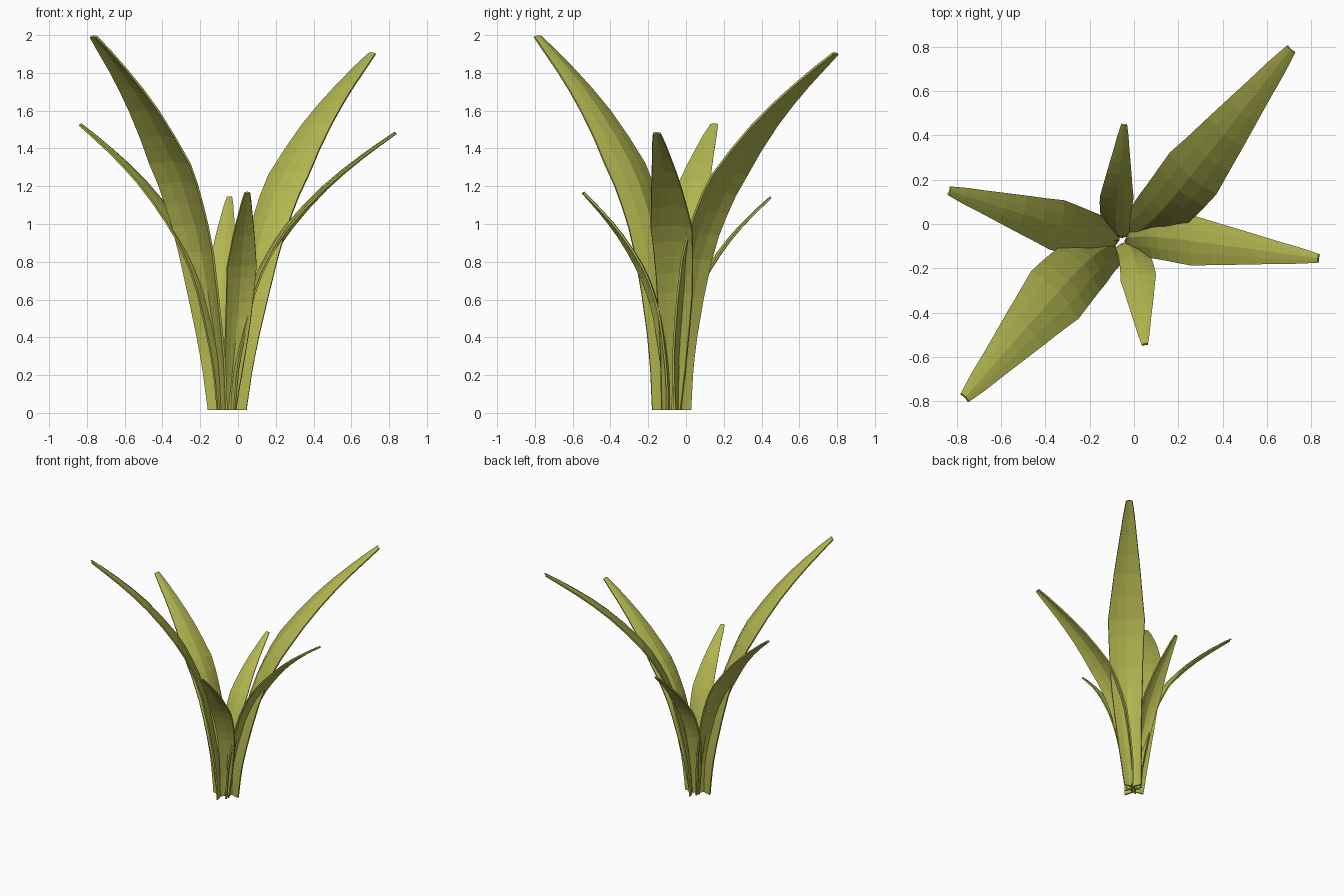
import bpy, math
from mathutils import Vector

if "Cube" in bpy.data.objects:
    bpy.data.objects.remove(bpy.data.objects["Cube"])

mat = bpy.data.materials.new("leaf_green")
mat.diffuse_color = (0.45, 0.47, 0.08, 1)
mat.use_nodes = True
mat.node_tree.nodes["Principled BSDF"].inputs["Base Color"].default_value = mat.diffuse_color

CENTRE = Vector((-0.055, -0.075, 0))
# shared leaf profile: outward reach, height, half width, inward fold (relative to width)
PROFILE = [(0, 0, .46, .50), (.012, .10, .55, .48), (.04, .21, .65, .44), (.125, .42, .85, .34),
           (.22, .55, .93, .27), (.34, .66, 1, .22), (.56, .80, .73, .2), (.785, .91, .45, .2), (1, 1, .17, .25)]


def spline(i, t):
    """Smooth reach and height; straight-edged width and fold."""
    p = [PROFILE[max(0, min(len(PROFILE) - 1, i + k))] for k in (-1, 0, 1, 2)]
    out = []
    for c in range(4):
        a, b, d, e = (q[c] for q in p)
        if c < 2:
            out.append(b + .5 * t * (d - a + t * (2*a - 5*b + 4*d - e + t * (3*(b - d) + e - a))))
        else:
            out.append(b + (d - b) * t)
    return out


def leaf(name, tip, base_r, width, sway, steps=2):
    tip = Vector(tip)
    flat = Vector((tip.x, tip.y, 0)) - CENTRE
    reach, out = flat.length, flat.normalized()
    side = Vector((-out.y, out.x, 0))
    samples = [spline(i, k / steps) for i in range(len(PROFILE) - 1) for k in range(steps)]
    samples.append(list(PROFILE[-1]))
    path = [(base_r + (reach - base_r) * f, .015 + (tip.z - .015) * h) for f, h, _, _ in samples]
    verts, faces = [], []
    for i, (f, h, w, fold) in enumerate(samples):
        a, b = path[max(0, i - 1)], path[min(len(path) - 1, i + 1)]
        tangent = (out * (b[0] - a[0]) + Vector((0, 0, b[1] - a[1]))).normalized()
        normal = side.cross(tangent).normalized()
        if normal.dot(out) > 0:
            normal = -normal
        mid = CENTRE + out * path[i][0] + Vector((0, 0, path[i][1]))
        mid += side * sway * math.sin(math.pi * min(1, max(0, h)) ** 1.05)
        for u in (-1, -.5, 0, .5, 1):
            depth = fold * w * width * (1 - abs(u) ** 1.4)
            verts.append(mid + side * u * w * width + normal * depth)
    for i in range(len(samples) - 1):
        for j in range(4):
            k = i * 5 + j
            faces.append((k, k + 1, k + 6, k + 5))
    me = bpy.data.meshes.new(name)
    me.from_pydata(verts, [], faces)
    me.materials.append(mat)
    ob = bpy.data.objects.new(name, me)
    bpy.context.collection.objects.link(ob)
    mod = ob.modifiers.new("thickness", 'SOLIDIFY')
    mod.thickness, mod.offset = .011, 0


# two tall leaves, two medium, two small
leaf("tall_leaf_front_left", (-.765, -.785, 1.99), .078, .150, -.045)
leaf("tall_leaf_back_right", (.71, .79, 1.90), .078, .140, -.045)
leaf("medium_leaf_right", (.835, -.155, 1.48), .042, .110, .03)
leaf("medium_leaf_left", (-.835, .15, 1.525), .042, .115, .015)
leaf("small_leaf_back", (-.045, .45, 1.14), .034, .075, .03)
leaf("small_leaf_front", (.05, -.545, 1.165), .034, .080, .04)
